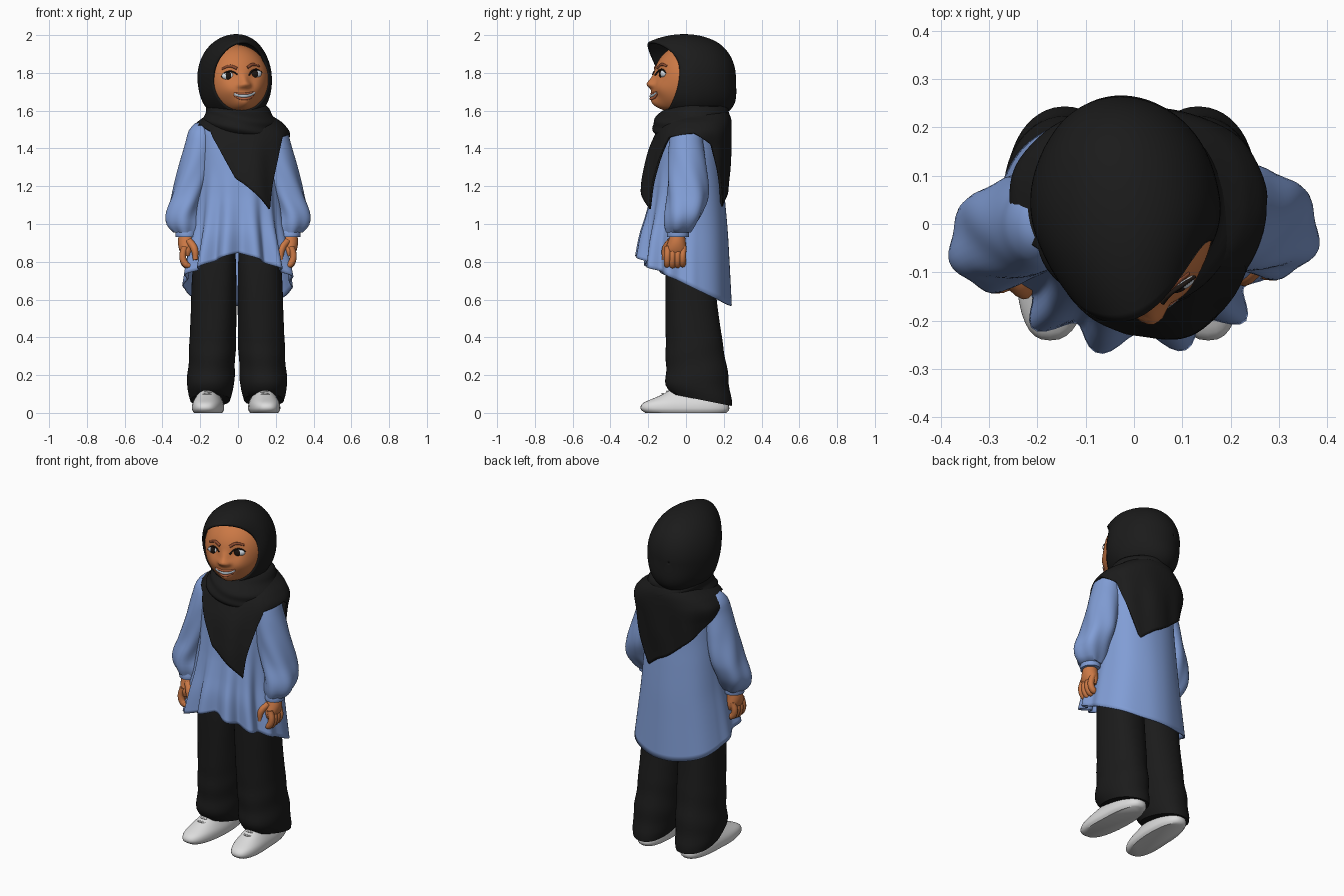
import bpy, bmesh
from math import sin, cos, exp, pi, radians, sqrt
from mathutils import Matrix, Vector

if "Cube" in bpy.data.objects:
    bpy.data.objects.remove(bpy.data.objects["Cube"])


def material(name, *rgb):
    m = bpy.data.materials.new(name)
    m.use_nodes = True
    m.diffuse_color = (*rgb, 1)
    bsdf = m.node_tree.nodes["Principled BSDF"]
    bsdf.inputs["Base Color"].default_value = (*rgb, 1)
    bsdf.inputs["Roughness"].default_value = 0.8
    return m


BLACK = material("black_cloth", 0.011, 0.011, 0.011)
BLUE = material("blue_cloth", 0.22, 0.34, 0.67)
SKIN = material("skin", 0.6, 0.19, 0.06)
LIP = material("lip", 0.48, 0.13, 0.055)
BROW = material("brow", 0.26, 0.07, 0.03)
DARK = material("dark_eye", 0.012, 0.008, 0.006)
WHITE = material("eye_white", 0.7, 0.76, 0.82)
TEETH = material("teeth", 0.42, 0.5, 0.56)
SHOE = material("shoe", 0.72, 0.72, 0.72)
PARTS = []


def clamp(v):
    return max(0.0, min(1.0, v))


def finish(name, bm, mat, thick=0):
    bmesh.ops.recalc_face_normals(bm, faces=bm.faces)
    me = bpy.data.meshes.new(name)
    bm.to_mesh(me)
    bm.free()
    ob = bpy.data.objects.new(name, me)
    bpy.context.collection.objects.link(ob)
    me.materials.append(mat)
    if thick:
        mod = ob.modifiers.new("thickness", "SOLIDIFY")
        mod.thickness, mod.offset = thick, 0
    PARTS.append(ob)


def grid(name, rings, mat, caps=True, thick=0):
    """Skin a list of closed rings of points."""
    bm = bmesh.new()
    vs = [[bm.verts.new(p) for p in r] for r in rings]
    n = len(vs[0])
    for a, b in zip(vs, vs[1:]):
        for j in range(n):
            k = (j + 1) % n
            bm.faces.new((a[j], a[k], b[k], b[j]))
    if caps:
        bm.faces.new(vs[0])
        bm.faces.new(vs[-1])
    finish(name, bm, mat, thick)


def sample(rows, z):
    """Smooth interpolation of rows keyed by their first value."""
    rows = sorted(rows)
    z = max(rows[0][0], min(rows[-1][0], z))
    i = next(i for i in range(len(rows) - 1) if z <= rows[i + 1][0])
    a, b = rows[i], rows[i + 1]
    p, q = rows[max(i - 1, 0)], rows[min(i + 2, len(rows) - 1)]
    h = b[0] - a[0]
    t = (z - a[0]) / h
    out = []
    for c in range(1, len(a)):
        ma = (b[c] - p[c]) / (b[0] - p[0]) * h
        mb = (q[c] - a[c]) / (q[0] - a[0]) * h
        out.append((2*t**3 - 3*t*t + 1) * a[c] + (t**3 - 2*t*t + t) * ma
                   + (3*t*t - 2*t**3) * b[c] + (t**3 - t*t) * mb)
    return out


def section(rows, z, a, power=1.0):
    """Point on the oval of a row (z, centre x, half width, front y, back y)."""
    cx, rx, yf, yb = sample(rows, z)
    s, c = (abs(v) ** power * (1 if v > 0 else -1) for v in (sin(a), cos(a)))
    return Vector((cx + rx * s, (yf + yb) / 2 - (yb - yf) / 2 * c, z))


def loft(name, rows, mat, n=40, m=24, warp=None, power=1.0, caps=True, thick=0):
    top, low = max(r[0] for r in rows), min(r[0] for r in rows)
    rings = []
    for i in range(m + 1):
        z = top + (low - top) * i / m
        rings.append([warp(section(rows, z, 2*pi*j/n, power), 2*pi*j/n) for j in range(n)])
    grid(name, rings, mat, caps, thick)


def ball(name, pos, radii, mat, frame, shape=lambda p: p, seg=24):
    bm = bmesh.new()
    bmesh.ops.create_uvsphere(bm, u_segments=seg, v_segments=seg * 3 // 4, radius=1)
    for v in bm.verts:
        v.co = frame @ (shape(Vector(v.co[k] * radii[k] for k in range(3))) + Vector(pos))
    finish(name, bm, mat)


def tube(name, pts, r, mat, place):
    cu = bpy.data.curves.new(name, "CURVE")
    cu.dimensions, cu.bevel_depth, cu.bevel_resolution = "3D", r, 3
    cu.use_fill_caps = True
    sp = cu.splines.new("BEZIER")
    sp.bezier_points.add(len(pts) - 1)
    for i, (bp, p) in enumerate(zip(sp.bezier_points, pts)):
        bp.co = place(Vector(p))
        bp.handle_left_type = bp.handle_right_type = "AUTO"
        bp.radius = 0.7 if i == len(pts) - 1 else 1
    cu.materials.append(mat)
    ob = bpy.data.objects.new(name, cu)
    bpy.context.collection.objects.link(ob)
    bpy.ops.object.select_all(action="DESELECT")
    ob.select_set(True)
    bpy.context.view_layer.objects.active = ob
    bpy.ops.object.convert(target="MESH")
    PARTS.append(bpy.context.view_layer.objects.active)


# Tunic: flared, pleated in front, with a hem that drops to the back
def tunic_warp(p, a):
    t = clamp((1.3 - p.z) / 0.6)
    pleat = 1 - t * (0.1 * cos(13*a - 0.63) * clamp(0.3 + cos(a)) + 0.015 * cos(7*a) * clamp(-cos(a)))
    drop = clamp((1.15 - p.z) / 0.47)
    lift = 0.05 * clamp(1 - abs(p.x) / 0.2) * clamp(-8 * p.y)
    return Vector((p.x * pleat, p.y * pleat, p.z + drop * (lift - 0.48 * p.y)))


loft("tunic", [(1.56, 0, .13, -.08, .12), (1.52, 0, .2, -.11, .16), (1.42, 0, .21, -.14, .18),
               (1.25, 0, .215, -.165, .19), (1.0, 0, .235, -.205, .215), (.85, 0, .258, -.23, .225),
               (.68, 0, .285, -.245, .235)], BLUE, 144, 36, tunic_warp, 0.9, False, 0.008)

for s, side in ((1, "left"), (-1, "right")):
    # Sleeve, cuff and hand
    dy = 0.005 if s > 0 else -0.022

    def arm(p, a=0):
        return Vector((p.x * s, p.y + dy * clamp((1.5 - p.z) / 0.4), p.z))

    def sleeve_warp(p, a):
        fold = 0.006 * sin(5*a + 14*p.z) * clamp((1.4 - p.z) * 4)
        return arm(p + Vector((fold * sin(a), -fold * cos(a), 0)))

    loft(side + "_sleeve", [(1.535, .195, .03, -.03, .05), (1.5, .198, .06, -.07, .08),
                            (1.43, .202, .077, -.09, .09), (1.3, .225, .09, -.1, .105),
                            (1.15, .265, .09, -.105, .112), (1.05, .293, .09, -.115, .08),
                            (.99, .287, .084, -.115, .045), (.955, .278, .06, -.105, .02)],
         BLUE, 36, 28, sleeve_warp)
    loft(side + "_cuff", [(.97, .277, .054, -.1, .01), (.945, .276, .056, -.105, .012),
                          (.93, .275, .054, -.104, .01)], BLUE, 28, 6, arm)
    loft(side + "_palm", [(.95, .275, .038, -.085, -.012), (.9, .275, .043, -.102, -.006),
                          (.86, .272, .038, -.115, -.002), (.83, .27, .024, -.108, -.01)],
         SKIN, 24, 10, arm)
    for i, name in enumerate(("index", "middle", "ring", "little")):
        y, z = -0.1 + 0.027 * i, 0.77 + 0.004 * abs(i - 1)
        tube(f"{side}_{name}_finger", [(.282, y, .88), (.292, y - .004, .82), (.275, y - .004, z + .012),
                                       (.254, y - .003, z + .004)], 0.018, SKIN, arm)
    tube(side + "_thumb", [(.26, -.085, .91), (.232, -.112, .87), (.224, -.118, .81)], .02, SKIN, arm)

    # Wide trouser leg with a slouching hem
    dx = 0 if s > 0 else -0.01

    def leg_warp(p, a):
        low = clamp((0.45 - p.z) / 0.36)
        w = 1 + 0.035 * low * sin(40*p.z + 2*cos(a)) + 0.012 * sin(4*a + 6*p.z)
        x, y = 0.13 + (p.x - 0.13) * w, 0.06 + (p.y - 0.06) * w
        return Vector((x * s + dx, y, p.z - low**2 * 0.2 * y))

    loft(side + "_trouser_leg", [(.9, .105, .1, -.1, .12), (.75, .115, .117, -.11, .145),
                                 (.5, .12, .121, -.108, .175), (.3, .127, .122, -.105, .205),
                                 (.17, .135, .122, -.105, .23), (.12, .137, .12, -.1, .238),
                                 (.085, .137, .105, -.08, .235)], BLACK, 48, 36, leg_warp, 0.9)

    # Shoe with laces, toe turned a little outwards
    def shoe_place(p, a=0):
        return Vector((s * (p.x + 0.137 - 0.07 * p.y * (1 if p.y < 0 else 0.3)) + 2 * dx, p.y, p.z))

    loft(side + "_shoe", [(0, 0, .073, -.215, .215), (.015, 0, .082, -.237, .228),
                          (.035, 0, .083, -.24, .228), (.055, 0, .079, -.222, .22),
                          (.08, 0, .068, -.165, .21), (.105, 0, .055, -.11, .2),
                          (.135, 0, .04, -.07, .18)], SHOE, 40, 18, shoe_place, 0.8)
    for i in range(3):
        y, z = -.125 + .025 * i, .095 + .012 * i
        tube(f"{side}_lace_{i + 1}", [(-.035, y + .02, z - .004), (0, y, z + .006), (.035, y + .02, z - .004)],
             .005, SHOE, shoe_place)

# Head, turned and tipped; nose, cheeks, chin and mouth are soft swellings (x, z, height, spread)
TURN = Matrix.Rotation(radians(13), 4, "Z") @ Matrix.Rotation(radians(-4), 4, "Y")
HEAD = Matrix.Translation((-0.01, 0, 1.765)) @ TURN
RX, RY, RZ = 0.174, 0.173, 0.185
BUMPS = [(0, -.022, .034, .024), (0, .012, .01, .022), (0, -.128, .03, .04), (0, -.068, .012, .045)]
for s in (1, -1):
    BUMPS += [(s * .075, -.05, .014, .045), (s * .024, -.03, .014, .014), (s * .066, .028, -.01, .03)]


def face_shape(p):
    y = p.y
    if y < 0:
        y *= 1 + 0.3 * min(1, max(0, -p.z) / 0.15) ** 2
        for x, z, height, spread in BUMPS:
            y -= height * exp(-((p.x - x)**2 + (p.z - z)**2) / spread**2) * clamp(-20 * p.y)
    return Vector((p.x, y, p.z))


def on_face(x, z, out=0.0):
    y = -RY * sqrt(max(0.02, 1 - (x / RX)**2 - (z / RZ)**2))
    return face_shape(Vector((x, y, z))) + Vector((0, -out, 0))


def place_head(p):
    return HEAD @ p


ball("head", (0, 0, 0), (RX, RY, RZ), SKIN, HEAD, face_shape, 96)
for s, side in ((1, "left"), (-1, "right")):
    ball(side + "_eye", on_face(s * .071, .025, -.008), (.038, .019, .023), WHITE, HEAD)
    ball(side + "_iris", on_face(s * .071 - .003, .025, .004), (.02, .009, .02), DARK, HEAD)
    lash = [(-.039, -.004), (-.016, .018), (.015, .021), (.04, .004)]
    tube(side + "_eyelashes", [on_face(s * .071 + u, .025 + v, .007) for u, v in lash], .0045, DARK, place_head)
    tube(side + "_eyebrow", [on_face(s * u, v, -.001) for u, v in ((.028, .06), (.06, .075), (.102, .063))],
         .008, BROW, place_head)

# Smiling mouth
smile = [(-.056, -.073), (-.03, -.084), (0, -.088), (.03, -.084), (.056, -.073)]
for name, dz, r, mat in (("upper_lip", .012, .006, LIP), ("teeth", 0, .009, TEETH), ("lower_lip", -.014, .008, LIP)):
    tube(name, [on_face(x, z + dz * (1 - (x / .065)**2), 0) for x, z in smile], r, mat, place_head)

# Hood wrapped round the head, peaked forward over its right brow and swept back on its left
HOOD = Matrix.Translation((-0.013, 0.03, 1.775)) @ TURN
rings = []
for i in range(37):
    k = i / 36
    al = radians(53) + (pi - radians(53.5)) * k
    ring = []
    for j in range(72):
        th = 2 * pi * j / 72
        x, y, z = 0.19 * sin(al) * cos(th), -0.23 * cos(al), 0.22 * sin(al) * sin(th)
        front = clamp(1 - 1.7 * k) ** 1.4
        peak = clamp(cos(th - radians(105))) ** 2 * front
        low = (z / 0.22) ** 2 * clamp(4 * k) * (1 if z < 0 else 0.12)
        fold = 1 + 0.02 * sin(9 * k + 2 * cos(th)) * clamp(4 * k) * clamp(3 - 3 * k)
        y *= 1 + 0.6 * low if y > 0 else 1
        y += front * (0.04 * clamp(cos(th - radians(10)))**2 + 0.01 * clamp(-cos(th))**2) - 0.085 * peak
        ring.append(HOOD @ Vector((x * fold * (1 + 0.2 * low), y, z + 0.012 * peak)))
    rings.append(ring)
grid("hood", rings, BLACK, False, 0.012)


# Gathered folds under the chin
def cowl_warp(p, a):
    f = 1 + 0.028 * sin(85 * p.z + 2.2 * sin(a) + cos(2 * a))
    return Vector((p.x * f, 0.03 + (p.y - 0.03) * f, p.z - 0.1 * p.x + 0.01 * cos(a)))


loft("scarf_folds", [(1.64, 0, .15, -.07, .21), (1.6, .008, .175, -.115, .232), (1.56, .015, .193, -.155, .235),
                     (1.52, .018, .2, -.178, .235), (1.475, .015, .195, -.165, .225),
                     (1.445, .01, .16, -.13, .19)], BLACK, 64, 30, cowl_warp)

# Draped scarf: one point in front, one behind, resting on the shoulders
HEM = [(-180, 1.17), (-135, 1.32), (-90, 1.475), (-60, 1.525), (-33, 1.49), (-3, 1.24), (38, 1.08),
       (47, 1.27), (56, 1.46), (90, 1.48), (118, 1.42), (157, 1.09), (180, 1.17)]
CAPE = [(1.6, 0, .13, -.05, .215), (1.56, .005, .185, -.1, .232), (1.53, .008, .225, -.13, .235),
        (1.48, .008, .26, -.155, .235), (1.4, .008, .252, -.19, .232), (1.3, .008, .245, -.217, .225),
        (1.2, .005, .245, -.235, .215), (1.08, .005, .25, -.235, .205)]


def hem(deg):
    for (a, za), (b, zb) in zip(HEM, HEM[1:]):
        if a <= deg <= b:
            return za + (zb - za) * (deg - a) / (b - a)


rings = []
for i in range(25):
    ring = []
    for j in range(180):
        deg = -180 + 2 * j
        p = section(CAPE, 1.6 + (hem(deg) - 1.6) * i / 24, radians(deg), 0.87)
        f = 1 + 0.025 * sin(radians(deg) * 9 + 4 * p.z) * clamp((1.52 - p.z) * 5)
        ring.append(Vector((p.x * f, p.y * f, p.z)))
    rings.append(ring)
grid("scarf_drape", rings, BLACK, False, 0.012)

# Smooth shading that keeps hard edges
bpy.ops.object.select_all(action="DESELECT")
for ob in PARTS:
    ob.select_set(True)
bpy.context.view_layer.objects.active = PARTS[0]
bpy.ops.object.shade_smooth_by_angle(angle=radians(50))
